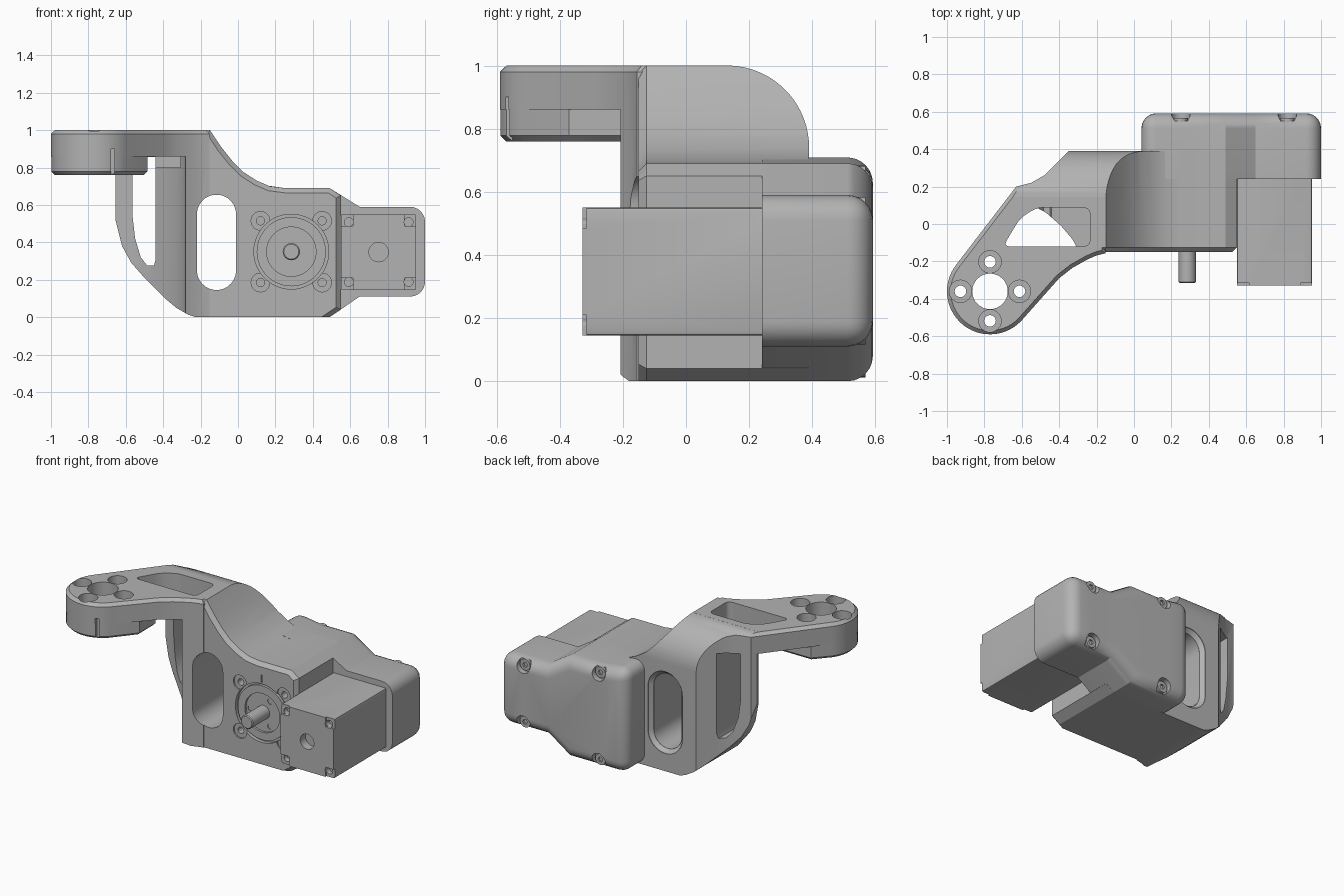
import bpy, bmesh
from math import sin, cos, pi, radians
from mathutils import Vector

if "Cube" in bpy.data.objects:
    bpy.data.objects.remove(bpy.data.objects["Cube"])

grey = bpy.data.materials.new("plain grey")
grey.use_nodes = True
grey.diffuse_color = (0.45, 0.45, 0.45, 1)
grey.node_tree.nodes["Principled BSDF"].inputs["Base Color"].default_value = (0.45, 0.45, 0.45, 1)


def prism(name, pts, axis, lo, hi, cap=None, width=0.0, segs=1, corners=False, floor=-9):
    """Extrude a profile along an axis; optionally bevel one cap rim and the square corners."""
    place = {"x": lambda a, b, c: (c, a, b), "y": lambda a, b, c: (a, c, b),
             "z": lambda a, b, c: (a, b, c)}[axis]
    bm = bmesh.new()
    low = [bm.verts.new(place(a, b, lo)) for a, b in pts]
    high = [bm.verts.new(place(a, b, hi)) for a, b in pts]
    bm.faces.new(low)
    bm.faces.new(high)
    n = len(pts)
    for i in range(n):
        j = (i + 1) % n
        bm.faces.new((low[i], low[j], high[j], high[i]))
    bmesh.ops.recalc_face_normals(bm, faces=bm.faces)
    if cap:
        rim, other = (set(low), set(high)) if cap == "lo" else (set(high), set(low))
        edges = []
        for e in bm.edges:
            ends = [v in rim for v in e.verts]
            side = any(ends) and not all(ends)
            if all(ends) and max(v.co.z for v in e.verts) > floor:
                edges.append(e)
            elif side and corners and e.calc_face_angle() > 1.2:
                edges.append(e)
        bmesh.ops.bevel(bm, geom=edges, offset=width, segments=segs, profile=0.5,
                        affect="EDGES", clamp_overlap=True)
    mesh = bpy.data.meshes.new(name)
    bm.to_mesh(mesh)
    bm.free()
    mesh.materials.append(grey)
    obj = bpy.data.objects.new(name, mesh)
    bpy.context.collection.objects.link(obj)
    return obj


def arc(cx, cy, r, a0=0, a1=360, n=32):
    closed = abs(a1 - a0) == 360
    k = n if closed else n - 1
    return [(cx + r * cos(radians(a0 + (a1 - a0) * i / k)),
             cy + r * sin(radians(a0 + (a1 - a0) * i / k))) for i in range(n)]


def rounded(pts, r, n=5):
    """Round every corner of a polygon."""
    out = []
    for i, p in enumerate(pts):
        p, a, b = Vector(p), Vector(pts[i - 1]), Vector(pts[(i + 1) % len(pts)])
        s, e = p + (a - p).normalized() * r, p + (b - p).normalized() * r
        for k in range(n + 1):
            t = k / n
            out.append(tuple(s * (1 - t) ** 2 + p * 2 * t * (1 - t) + e * t * t))
    return out


def rect(x0, x1, y0, y1):
    return [(x0, y0), (x1, y0), (x1, y1), (x0, y1)]


def slot(r):
    return arc(-0.115, 0.55, r, 0, 180, 14) + arc(-0.115, 0.25, r, 180, 360, 14)


def combine(obj, tool, op="DIFFERENCE"):
    mod = obj.modifiers.new(op, "BOOLEAN")
    mod.operation, mod.solver, mod.object = op, "EXACT", tool
    bpy.context.view_layer.objects.active = obj
    bpy.ops.object.modifier_apply(modifier=mod.name)
    bpy.data.objects.remove(tool)


def cut(obj, pts, axis, lo, hi, **kw):
    combine(obj, prism("cutter", pts, axis, lo, hi, **kw))


DX, DY = -0.77, -0.36
SX, SZ = 0.285, 0.35

# Bracket: arm outline as a full-height solid
bracket = prism("bracket_housing", arc(DX, DY, 0.23, 141, 317, 28) + [
    (-0.4, -0.29), (-0.33, -0.235), (-0.25, -0.19), (-0.2, -0.168), (-0.152, -0.156),
    (-0.152, 0.45), (-0.3, 0.45), (-0.35, 0.39), (-0.42, 0.32), (-0.48, 0.26),
    (-0.55, 0.22), (-0.63, 0.2)], "z", 0, 1, cap="hi", width=0.02)
# Clear the space under the arm, leaving the curved rear wall
cut(bracket, [(-0.28, -0.8), (-0.28, -0.2), (-0.292, -0.15), (-0.33, -0.08), (-0.39, -0.01),
              (-0.47, 0.06), (-0.56, 0.11), (-0.655, 0.15), (-0.655, 0.3), (-1.2, 0.3),
              (-1.2, -0.8)], "z", -0.1, 0.86)
# Sweep of the lower left edge
cut(bracket, [(-0.656, 0.8), (-0.655, 0.52), (-0.62, 0.38), (-0.57, 0.29), (-0.5, 0.21),
              (-0.39, 0.1), (-0.33, 0.05), (-0.27, 0.015), (-0.2, -0.01), (-0.2, -0.2),
              (-1.2, -0.2), (-1.2, 0.8)], "y", -0.9, 0.9)
# Right-hand block with the sweeping top
block = prism("block", [(-0.19, 0), (0.49, 0), (0.55, 0.04), (0.55, 0.65), (0.49, 0.69),
                        (0.25, 0.69), (0.17, 0.70), (0.1, 0.73), (0.03, 0.775), (-0.03, 0.835),
                        (-0.09, 0.91), (-0.15, 1.0), (-0.25, 1.0), (-0.25, 0.1)],
              "y", -0.15, 0.45, cap="lo", width=0.025, floor=0.01)
combine(bracket, block, "UNION")
# Rounded upper back
cut(bracket, [(0.39, -0.1)] + arc(0.13, 0.74, 0.26, 0, 87, 18)
    + [(0.1, 1.05), (0.7, 1.05), (0.7, -0.1)], "x", -1.3, 1.3)
# Boss below the end disc
boss = prism("boss", arc(DX, DY, 0.228, 143, 315, 28) + [
    (-0.485, -0.37), (-0.485, -0.2), (-0.55, -0.12), (-0.86, -0.12)],
    "z", 0.76, 0.92, cap="lo", width=0.018)
combine(bracket, boss, "UNION")

# Openings through the walls and arm
cut(bracket, slot(0.105), "y", -0.5, 0.7)
cut(bracket, slot(0.13), "y", 0.362, 0.5, cap="lo", width=0.024)
cut(bracket, [(-0.565, 0.855), (-0.565, 0.55), (-0.55, 0.42), (-0.52, 0.32), (-0.485, 0.275),
              (-0.45, 0.275), (-0.44, 0.31), (-0.44, 0.855)], "y", -0.1, 0.6)
cut(bracket, rounded([(-0.7, -0.12), (-0.235, -0.12), (-0.235, 0.088), (-0.52, 0.088),
                      (-0.61, 0.03)], 0.04), "z", 0.8, 1.1)

# Disc bore, counterbored bolt holes and witness groove
cut(bracket, arc(DX, DY, 0.095), "z", 0.6, 1.1)
for k in range(4):
    hx, hy = DX + 0.158 * cos(k * pi / 2), DY + 0.158 * sin(k * pi / 2)
    cut(bracket, arc(hx, hy, 0.031, n=20), "z", 0.6, 1.1)
    cut(bracket, arc(hx, hy, 0.06, n=24), "z", 0.93, 1.1)
cut(bracket, rect(-0.68, -0.66, -0.65, -0.55), "z", 0.7, 0.9)

# Output recess, ear holes and index mark on the front face
cut(bracket, arc(SX, SZ, 0.2, n=48), "y", -0.2, -0.125)
for sx in (-1, 1):
    for sz in (-1, 1):
        ex, ez = SX + sx * 0.165, SZ + sz * 0.165
        cut(bracket, arc(ex, ez, 0.05, n=24), "y", -0.2, -0.14)
        cut(bracket, arc(ex, ez, 0.022, n=16), "y", -0.2, -0.09)
cut(bracket, rect(SX - 0.006, SX + 0.006, 0.56, 0.61), "y", -0.2, -0.142)

# Output flange with three screw holes and a shaft
flange = prism("output_flange", arc(SX, SZ, 0.185, n=48), "y", -0.145, -0.1)
cut(flange, arc(SX, SZ, 0.132, n=40), "y", -0.2, -0.13)
for k in range(3):
    a = radians(60 + 120 * k)
    cut(flange, arc(SX + 0.1 * cos(a), SZ + 0.1 * sin(a), 0.02, n=16), "y", -0.2, -0.11)
shaft = prism("output_shaft", arc(SX, SZ, 0.046), "y", -0.315, -0.1, cap="lo", width=0.006)

# Rear gear cover with rounded edges and screw pockets
cover = prism("gear_cover", [(0.04, 0), (0.49, 0), (0.65, 0.11), (1, 0.11), (1, 0.59),
                             (0.65, 0.59), (0.49, 0.69), (0.25, 0.69), (0.04, 0.72)],
              "y", 0.24, 0.592, cap="hi", width=0.08, segs=6, corners=True)
screws = []
for k, (px, pz) in enumerate([(0.25, 0.645), (0.25, 0.05), (0.82, 0.545), (0.82, 0.155)]):
    cut(cover, arc(px, pz, 0.05, n=24), "y", 0.552, 0.7)
    head = prism("cover_screw_%d" % (k + 1), arc(px, pz, 0.038, n=20), "y", 0.53, 0.568)
    cut(head, arc(px, pz, 0.018, n=6), "y", 0.555, 0.7)
    screws.append(head)

# Motor with corner pockets, screw holes and centre bore
motor = prism("motor", rounded(rect(0.55, 0.953, 0.145, 0.55), 0.012, 2), "y", -0.328, 0.3)
MX, MZ = 0.752, 0.348
for sx in (-1, 1):
    for sz in (-1, 1):
        cx, cz = MX + sx * 0.19, MZ + sz * 0.19
        cut(motor, rect(cx - 0.052, cx + 0.052, cz - 0.052, cz + 0.052), "y", -0.4, -0.315)
        cut(motor, arc(MX + sx * 0.16, MZ + sz * 0.16, 0.024, n=16), "y", -0.4, -0.28)
cut(motor, arc(MX, MZ, 0.052, n=28), "y", -0.4, -0.27)

# Smooth shading with sharp creases
bpy.ops.object.select_all(action="DESELECT")
for obj in [bracket, flange, shaft, cover, motor] + screws:
    obj.select_set(True)
bpy.context.view_layer.objects.active = bracket
bpy.ops.object.shade_smooth_by_angle(angle=radians(30))
